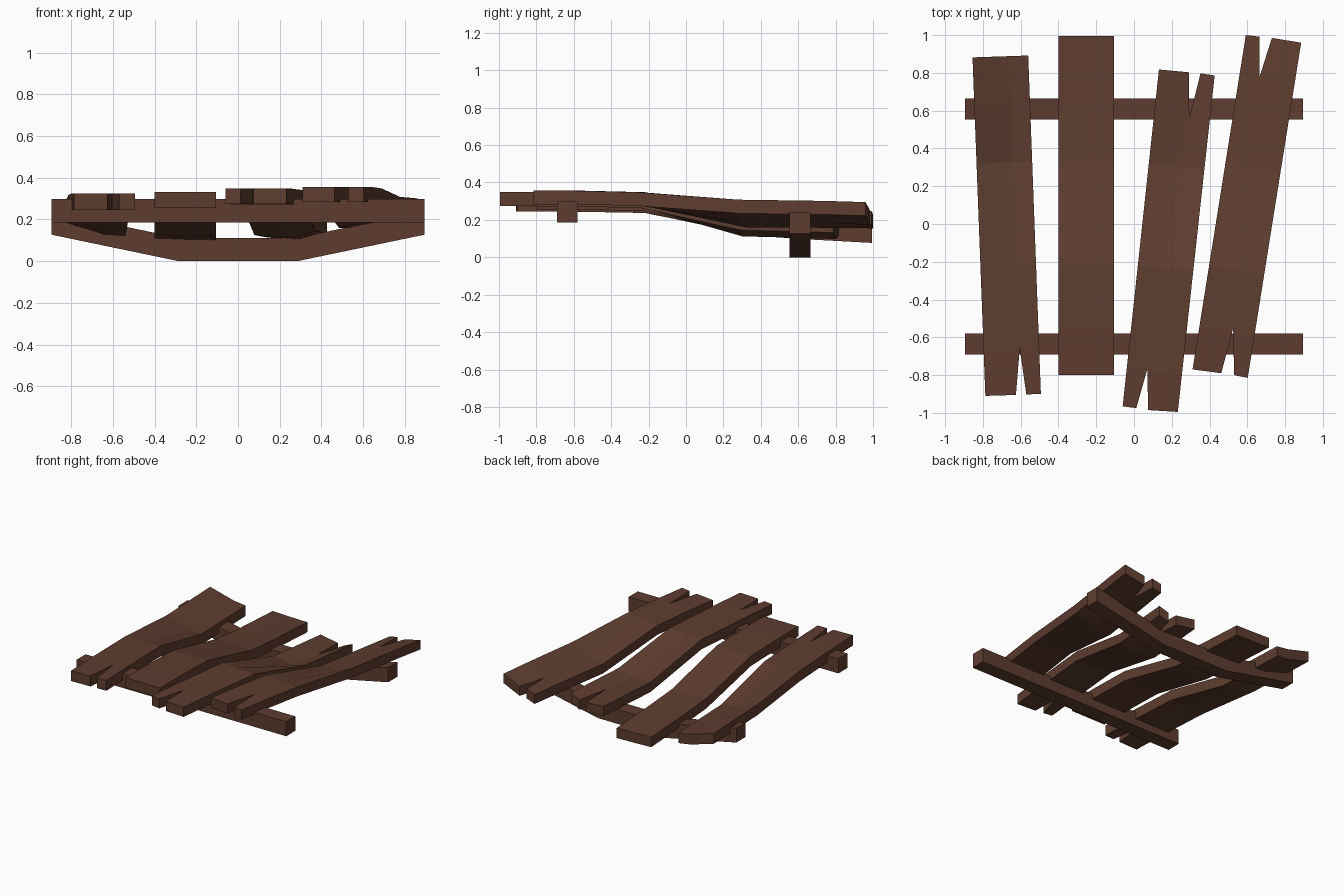
import bpy, bmesh
from mathutils import Vector

if "Cube" in bpy.data.objects:
    bpy.data.objects.remove(bpy.data.objects["Cube"])

wood = bpy.data.materials.new("dark_brown_wood")
wood.diffuse_color = (0.112, 0.046, 0.028, 1)
wood.use_nodes = True
wood.node_tree.nodes["Principled BSDF"].inputs["Base Color"].default_value = wood.diffuse_color


def finish(name, bm):
    bmesh.ops.recalc_face_normals(bm, faces=bm.faces)
    me = bpy.data.meshes.new(name)
    bm.to_mesh(me)
    bm.free()
    me.materials.append(wood)
    ob = bpy.data.objects.new(name, me)
    bpy.context.collection.objects.link(ob)


def extrude(bm, vec):
    r = bmesh.ops.extrude_face_region(bm, geom=bm.faces[:])
    moved = [v for v in r["geom"] if isinstance(v, bmesh.types.BMVert)]
    bmesh.ops.translate(bm, verts=moved, vec=vec)


# Cross beams: bottom line (x, z), raised by the beam height, extruded in depth
def beam(name, line, y0, y1, h):
    bm = bmesh.new()
    lo = [bm.verts.new((x, y0, z)) for x, z in line]
    hi = [bm.verts.new((x, y0, z + h)) for x, z in line]
    for i in range(len(line) - 1):
        bm.faces.new((lo[i], lo[i + 1], hi[i + 1], hi[i]))
    extrude(bm, (0, y1 - y0, 0))
    finish(name, bm)


beam("front_beam", [(-0.895, 0.185), (0.895, 0.185)], -0.69, -0.58, 0.112)
beam("sagging_back_beam", [(-0.895, 0.127), (-0.285, 0), (0.285, 0), (0.895, 0.127)],
     0.553, 0.665, 0.112)


# Planks: left / middle / right columns; an end with four points is split at its apex
def plank(name, front, f_apex, back, b_apex, zf, z_sag, z_back, th):
    fl, fr, bl, br = (Vector(p) for p in (front[0], front[-1], back[0], back[-1]))

    def edge(y):
        v = (y - fl.y) / (bl.y - fl.y)
        return fl.lerp(bl, v), fr.lerp(br, v)

    def apex_u(apex):
        l, r = edge(apex[1])
        return (apex[0] - l.x) / (r.x - l.x)

    uf = apex_u(f_apex or b_apex) if (f_apex or b_apex) else 0.5
    ub = apex_u(b_apex) if b_apex else uf

    def row(y, zs, apex=None):
        l, r = edge(y)
        t = min(1, max(0, (y + 0.6) / 1.2))
        m = Vector(apex) if apex else l.lerp(r, uf + (ub - uf) * t)
        return [bm.verts.new((p.x, p.y, z)) for p, z in zip((l, m, r), zs)]

    def end(pts, zs, u):
        if len(pts) == 2:
            a, b = Vector(pts[0]), Vector(pts[1])
            m = a.lerp(b, u)
            v = [bm.verts.new((p.x, p.y, z)) for p, z in zip((a, m, b), zs)]
            return [v[0], v[1], v[1], v[2]]
        zz = (zs[0], zs[1], zs[1], zs[2])
        return [bm.verts.new((p[0], p[1], z)) for p, z in zip(pts, zz)]

    bm = bmesh.new()
    flat = (zf,) * 3
    mix = [a + (b - a) * 0.5 for a, b in zip(z_sag, z_back)]
    rows = [end(front, flat, uf),
            row(f_apex[1] if f_apex else -0.55, flat, f_apex),
            row(-0.22, [zf - 0.008 * (zf - z > 0.02) for z in z_sag]),
            row(0.32, z_sag),
            row(b_apex[1] if b_apex else 0.6, mix, b_apex),
            end(back, z_back, ub)]
    rows = [r if len(r) == 4 else [r[0], r[1], r[1], r[2]] for r in rows]
    for a, b in zip(rows, rows[1:]):
        for i in (0, 2):
            bm.faces.new((a[i], a[i + 1], b[i + 1], b[i]))
    extrude(bm, (0, 0, th))
    finish(name, bm)


plank("left_plank",
      [(-0.787, -0.91), (-0.625, -0.905), (-0.57, -0.902), (-0.493, -0.9)], (-0.605, -0.66),
      [(-0.855, 0.882), (-0.56, 0.892)], None,
      0.245, (0.19, 0.127, 0.122), (0.19, 0.135, 0.12), 0.08)
plank("centre_left_plank",
      [(-0.4, -0.8), (-0.105, -0.8)], None,
      [(-0.4, 0.995), (-0.105, 0.995)], None,
      0.255, (0.128, 0.122, 0.12), (0.085, 0.08, 0.077), 0.077)
plank("centre_right_plank",
      [(-0.06, -0.965), (0.012, -0.975), (0.075, -0.985), (0.232, -0.995)], (0.07, -0.77),
      [(0.132, 0.818), (0.29, 0.803), (0.352, 0.798), (0.427, 0.786)], (0.293, 0.56),
      0.273, (0.125, 0.112, 0.145), (0.115, 0.098, 0.132), 0.075)
plank("right_plank",
      [(0.31, -0.77), (0.462, -0.79), (0.53, -0.8), (0.602, -0.815)], (0.525, -0.55),
      [(0.592, 1.0), (0.665, 0.992), (0.73, 0.985), (0.885, 0.96)], (0.665, 0.78),
      0.283, (0.16, 0.185, 0.235), (0.155, 0.175, 0.222), 0.073)
